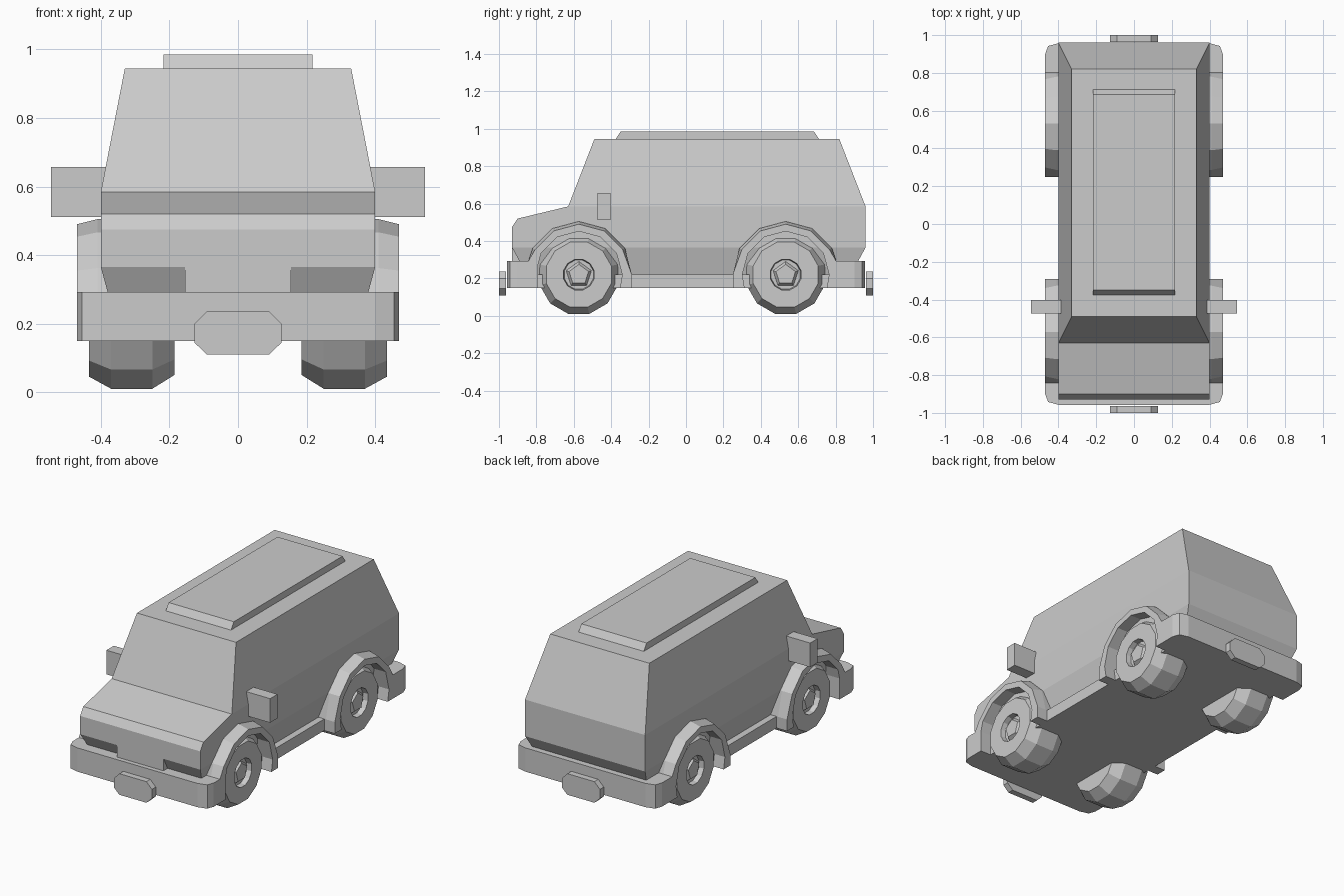
import bpy, bmesh
from math import sin, cos, pi, radians

if "Cube" in bpy.data.objects:
    bpy.data.objects.remove(bpy.data.objects["Cube"])


def loft(name, rings):
    """Skin equal-length rings of points and cap both ends."""
    bm = bmesh.new()
    loops = [[bm.verts.new(p) for p in ring] for ring in rings]
    n = len(loops[0])
    for a, b in zip(loops, loops[1:]):
        for i in range(n):
            j = (i + 1) % n
            bm.faces.new((a[i], a[j], b[j], b[i]))
    bm.faces.new(loops[0])
    bm.faces.new(loops[-1])
    bmesh.ops.recalc_face_normals(bm, faces=bm.faces)
    me = bpy.data.meshes.new(name)
    bm.to_mesh(me)
    bm.free()
    ob = bpy.data.objects.new(name, me)
    bpy.context.collection.objects.link(ob)
    return ob


def rect(z, x, y0, y1):
    return [(-x, y0, z), (x, y0, z), (x, y1, z), (-x, y1, z)]


def box(name, x0, x1, y0, y1, z0, z1):
    return loft(name, [[(x0, y0, z), (x1, y0, z), (x1, y1, z), (x0, y1, z)] for z in (z0, z1)])


def disc(x, r, y, z, n, start=0.0):
    return [(x, y + r * cos(start + 2 * pi * i / n), z + r * sin(start + 2 * pi * i / n))
            for i in range(n)]


# Body shell: stacked rectangles from chamfered underside to roof
loft("body", [rect(0.20, 0.355, -0.84, 0.87),
              rect(0.365, 0.40, -0.93, 0.96),
              rect(0.475, 0.40, -0.93, 0.96),
              rect(0.52, 0.40, -0.90, 0.96),
              rect(0.585, 0.40, -0.63, 0.96),
              rect(0.945, 0.33, -0.49, 0.82)])
loft("roof_panel", [rect(0.94, 0.217, -0.38, 0.715), rect(0.985, 0.217, -0.35, 0.685)])
box("grille", -0.155, 0.155, -0.93, -0.85, 0.25, 0.37)

# Floor with sills
box("floor", -0.40, 0.40, -0.90, 0.90, 0.15, 0.22)

WHEEL_Z = 0.22
AXLES = {"front": -0.573, "rear": 0.533}

for end, s in (("front", -1), ("rear", 1)):
    # Bumper with rounded corners
    half = [(0.47, 0.79), (0.47, 0.90), (0.455, 0.942), (0.40, 0.957)]
    plan = half + [(-x, y) for x, y in reversed(half)]
    loft(end + "_bumper", [[(x, s * y, z) for x, y in plan] for z in (0.15, 0.293)])
    # Octagonal plate
    oct_half = [(0.09, 0.11), (0.127, 0.145), (0.127, 0.2), (0.09, 0.237)]
    outline = oct_half + [(-x, z) for x, z in reversed(oct_half)]
    loft(end + "_plate", [[(x, s * y, z) for x, z in outline] for y in (0.963, 1.0)])

for side, m in (("right", 1), ("left", -1)):
    # Mirror
    box(side + "_mirror", m * 0.38, m * 0.545, -0.473, -0.403, 0.512, 0.657)

    for end, y in AXLES.items():
        d = -1 if end == "front" else 1   # direction towards the nearest bumper

        # Wheel arch: band over the wheel, slightly tapered outwards
        def arch(x, r):
            pts = [(0.22, 0.15), (0.33, 0.15), (0.33, 0.293), (0.27, 0.293)]
            pts += [(r * cos(radians(a)), WHEEL_Z + r * sin(radians(a)))
                    for a in (30, 60, 90, 120, 150)]
            pts += [(-0.283, 0.22), (-0.283, 0.15), (-0.22, 0.15)]
            pts += [(0.232 * cos(radians(a)), WHEEL_Z + 0.232 * sin(radians(a)))
                    for a in range(180, -1, -30)]
            return [(m * x, y + d * u, v) for u, v in pts]
        loft(f"{end}_{side}_wheel_arch", [arch(0.36, 0.285), arch(0.41, 0.285), arch(0.47, 0.27)])

        # Tyre with recessed centre, and five-sided hub
        tyre = [(0.185, 0.10), (0.185, 0.175), (0.25, 0.217), (0.37, 0.217),
                (0.435, 0.18), (0.435, 0.085), (0.405, 0.08)]
        loft(f"{end}_{side}_wheel",
             [disc(m * x, r, y, WHEEL_Z, 12, pi / 12) for x, r in tyre])
        loft(f"{end}_{side}_hub",
             [disc(m * x, r, y, WHEEL_Z, 5, pi / 2) for x, r in ((0.40, 0.075), (0.425, 0.055))])
